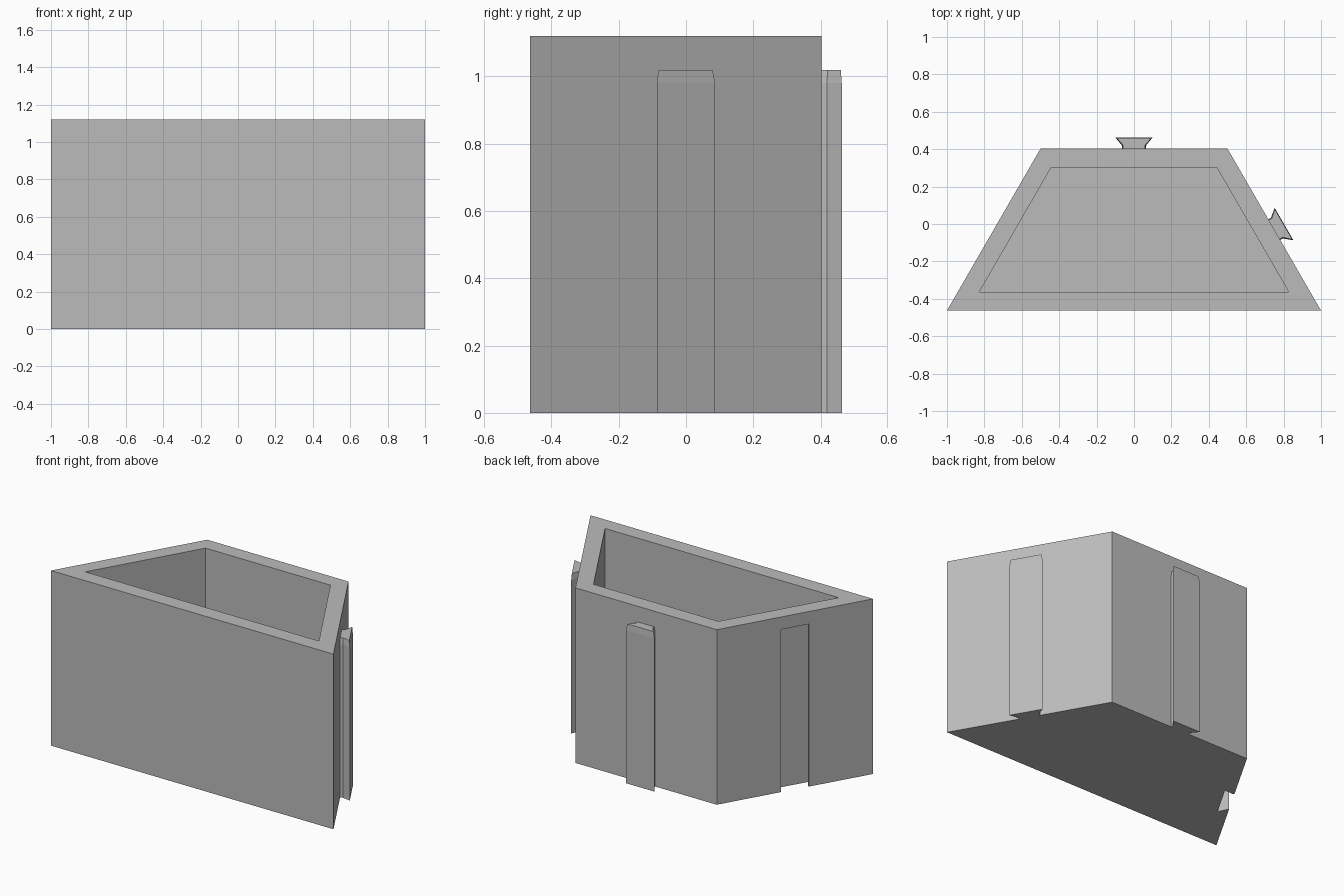
import bpy
import bmesh
from math import radians
from mathutils import Matrix

default = bpy.data.objects.get("Cube")
if default:
    bpy.data.objects.remove(default, do_unlink=True)

HEIGHT = 1.12
FRONT, BACK = -0.463, 0.403
WALL = 0.1
MID_Y = (FRONT + BACK) / 2

gray = bpy.data.materials.new("plain gray")
gray.use_nodes = True
gray.diffuse_color = (0.5, 0.5, 0.5, 1)
gray.node_tree.nodes["Principled BSDF"].inputs["Base Color"].default_value = (0.5, 0.5, 0.5, 1)


def finish(name, bm):
    """Turn a bmesh into a named gray object."""
    bmesh.ops.recalc_face_normals(bm, faces=bm.faces)
    mesh = bpy.data.meshes.new(name)
    bm.to_mesh(mesh)
    bm.free()
    mesh.materials.append(gray)
    obj = bpy.data.objects.new(name, mesh)
    bpy.context.collection.objects.link(obj)
    return obj


def loft(sections):
    """Prism through (outline, z) sections; returns the bmesh and its top face."""
    bm = bmesh.new()
    rings = [[bm.verts.new((x, y, z)) for x, y in pts] for pts, z in sections]
    for low, high in zip(rings, rings[1:]):
        for i in range(len(low)):
            j = (i + 1) % len(low)
            bm.faces.new((low[i], low[j], high[j], high[i]))
    bm.faces.new(rings[0][::-1])
    top = bm.faces.new(rings[-1])
    return bm, top


def dovetail(neck, head, step, depth, base=0.0):
    """Half-profile mirrored into a dovetail that points along +y."""
    half = [(neck, base), (neck, step), (head, depth)]
    return half + [(-x, y) for x, y in reversed(half)]


def place(obj, x, y, angle):
    obj.data.transform(Matrix.Translation((x, y, 0)) @ Matrix.Rotation(radians(angle), 4, "Z"))


# Open trapezoid bin with an even wall and a solid floor
outline = [(-1, FRONT), (1, FRONT), (0.5, BACK), (-0.5, BACK)]
bm, top = loft([(outline, 0), (outline, HEIGHT)])
bmesh.ops.recalc_face_normals(bm, faces=bm.faces)
bmesh.ops.inset_region(bm, faces=[top], thickness=WALL, use_even_offset=True)
cavity = bmesh.ops.extrude_discrete_faces(bm, faces=[top])["faces"][0]
bmesh.ops.translate(bm, verts=cavity.verts, vec=(0, 0, WALL - HEIGHT))
body = finish("bin_body", bm)

# Dovetail groove in the -x wall, cut from below
groove, _ = loft([(dovetail(0.09, 0.122, 0.012, 0.06, -0.02), z) for z in (-0.1, 1.04)])
cutter = finish("groove_cutter", groove)
cutter.hide_render = True
place(cutter, -0.75, MID_Y, -120)
cut = body.modifiers.new("groove", "BOOLEAN")
cut.operation = "DIFFERENCE"
cut.solver = "EXACT"
cut.object = cutter
graph = bpy.context.evaluated_depsgraph_get()
body.data = bpy.data.meshes.new_from_object(body.evaluated_get(graph))
body.modifiers.clear()
bpy.data.objects.remove(cutter, do_unlink=True)

# Dovetail rails on the back and +x walls, slightly tapered at the top
full = dovetail(0.064, 0.1, 0.016, 0.06)
tip = dovetail(0.058, 0.093, 0.018, 0.057)
for name, x, y, angle in (("back_rail", 0, BACK, 0), ("left_rail", 0.75, MID_Y, -60)):
    bm, _ = loft([(full, 0), (full, 0.98), (tip, 1.02)])
    place(finish(name, bm), x, y, angle)
